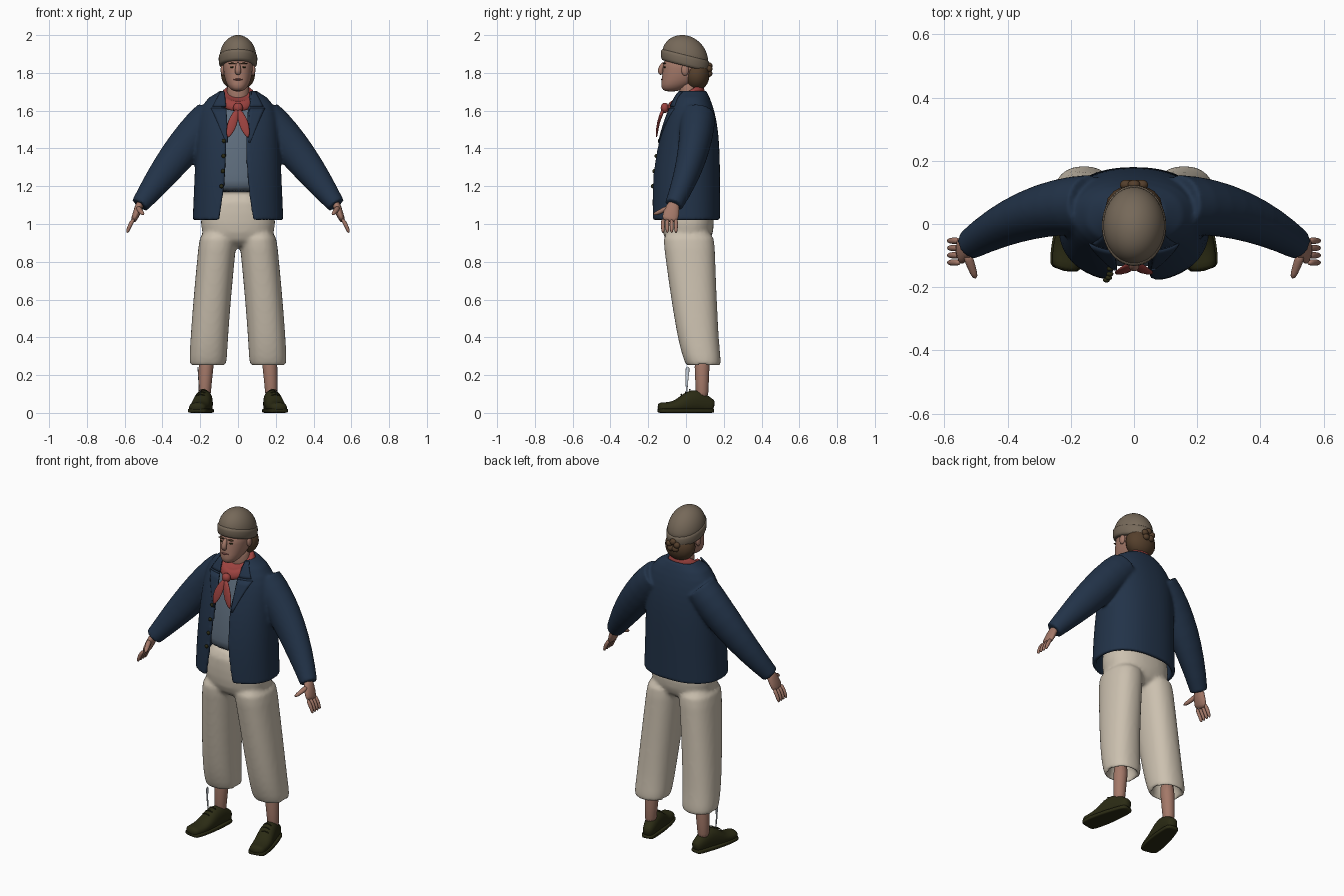
import bpy, bmesh
from math import sin, cos, asin, pi, tau, exp, copysign
from mathutils import Vector, Matrix

cube = bpy.data.objects.get("Cube")
if cube:
    bpy.data.objects.remove(cube, do_unlink=True)


def material(name, *rgb):
    made = bpy.data.materials.new(name)
    made.use_nodes = True
    made.diffuse_color = (*rgb, 1)
    made.node_tree.nodes["Principled BSDF"].inputs["Base Color"].default_value = (*rgb, 1)
    return made


navy = material("navy cloth", .016, .033, .066)
cream = material("cream cotton", .6, .53, .43)
grey = material("blue grey shirt", .11, .15, .2)
red = material("red scarf", .33, .055, .05)
wool = material("brown wool", .18, .14, .1)
skin = material("skin", .37, .19, .14)
brown = material("brown hair", .09, .05, .025)
olive = material("dark olive leather", .024, .024, .007)
lip_red = material("lip red", .23, .08, .07)
pale = material("pale cord", .55, .6, .66)


def steps(count, start=0, end=1):
    """Evenly spaced values from start to end."""
    return [start + (end - start) * i / (count - 1) for i in range(count)]


def ring(centre, across, forward, power=2, count=24, start=0, end=tau):
    """Superellipse section; an open arc when start and end are given."""
    angles = steps(count + 1, start, end)[:-1] if end == tau else steps(count, start, end)
    return [centre + across * copysign(abs(sin(a)) ** (2 / power), sin(a))
            + forward * copysign(abs(cos(a)) ** (2 / power), cos(a)) for a in angles]


def level(z, half, front, back, tilt=0, x=0, power=2, **arc):
    """Horizontal section, its back raised and its front lowered by tilt."""
    return ring(Vector((x, (front + back) / 2, z)), Vector((half, 0, 0)),
                Vector((0, (front - back) / 2, -tilt)), power, **arc)


def along(points, ref=(0, 1, 0), power=2, count=14):
    """Sections square to a path of x, y, z, radius along ref, other radius."""
    places = [Vector(point[:3]) for point in points]
    sections = []
    for i, point in enumerate(points):
        ahead = places[min(i + 1, len(places) - 1)] - places[max(i - 1, 0)]
        ahead.normalize()
        side = Vector(ref)
        side = (side - ahead * side.dot(ahead)).normalized()
        sections.append(ring(places[i], side * point[3], ahead.cross(side) * point[4], power, count))
    return sections


def finish(name, bm, mat, mirror):
    bmesh.ops.recalc_face_normals(bm, faces=bm.faces)
    mesh = bpy.data.meshes.new(name)
    bm.to_mesh(mesh)
    bm.free()
    mesh.materials.append(mat)
    for face in mesh.polygons:
        face.use_smooth = True
    ob = bpy.data.objects.new(name, mesh)
    bpy.context.scene.collection.objects.link(ob)
    if mirror:
        ob.modifiers.new("mirror", "MIRROR")
    return ob


def build(name, shells, mat, mirror=False, rounded=True, open_first=False):
    """Skin each list of sections into a shell and make one object."""
    bm = bmesh.new()
    for number, sections in enumerate(shells):
        rows = [[bm.verts.new(co) for co in section] for section in sections]
        count = len(rows[0])
        is_open = open_first and number == 0
        for low, high in zip(rows, rows[1:]):
            for i in range(count - is_open):
                j = (i + 1) % count
                bm.faces.new((low[i], low[j], high[j], high[i]))
        if not is_open:
            bm.faces.new(rows[0][::-1])
            bm.faces.new(rows[-1])
    ob = finish(name, bm, mat, mirror)
    if rounded:
        ob.modifiers.new("round", "SUBSURF").levels = 1
    return ob


def ball(name, place, size, mat, mirror=False):
    bm = bmesh.new()
    where = Matrix.LocRotScale(Vector(place), None, Vector(size))
    bmesh.ops.create_uvsphere(bm, u_segments=16, v_segments=10, radius=1, matrix=where)
    return finish(name, bm, mat, mirror)


def thicken(ob, amount):
    cloth = ob.modifiers.new("cloth", "SOLIDIFY")
    cloth.thickness, cloth.offset = amount, -1


def fuse(ob, voxel, rounds):
    joined = ob.modifiers.new("fuse", "REMESH")
    joined.mode, joined.voxel_size, joined.use_smooth_shade = "VOXEL", voxel, True
    ob.modifiers.new("soften", "SMOOTH").iterations = rounds


# Trousers: two legs with hollow hems, fused to the hips
shells = [[level(z, half, -front, back, power=2.3) for z, half, front, back in (
    (.87, .14, .09, .11), (.95, .2, .13, .15), (1.05, .2, .13, .15), (1.19, .17, .13, .12))]]
for s in (1, -1):
    hollow = [level(.38, .06, 0, .13, x=.15 * s), level(.24, .08, .02, .17, x=.16 * s)]
    leg = [level(.24 + .74 * t, .1, -.13 * t ** .7, .19 - .04 * t ** .6,
                 x=s * (.16 - .06 * t ** 1.3), power=2.3) for t in steps(8)]
    shells.append(hollow + leg)
fuse(build("trousers", shells, cream), .011, 6)


def jacket_at(z):
    """Half width, front, back and half opening of the jacket at a height."""
    t = (z - 1.02) / .69
    return (.24 - .03 * t - .12 * t ** 12, -.185 + .14 * t ** 2.5,
            .18 - .075 * t ** 5, .055 + .04 * (1 - 1.7 * t) ** 2)


# Shirt: follows the jacket inside it
rows = []
for z in steps(8, 1.16, 1.66):
    half, front, back, gap = jacket_at(z)
    rows.append(level(z, half - .05, front + .04, back - .05, power=2.3))
build("shirt", [rows], grey)

# Jacket: body open at the front, fused with the sleeves
rows = []
for z in steps(18, 1.02, 1.71):
    half, front, back, gap = jacket_at(z)
    left, right = [asin((edge / half) ** 1.15) for edge in (gap - .01, gap + .01)]
    rows.append(level(z, half, front, back, power=2.3, count=48, start=left, end=tau - right))
shells = [rows]
for s in (1, -1):
    path = []
    for t in steps(9):
        radius = .095 - .047 * t ** 1.5
        path.append((s * (.14 + .38 * t), .06 - .125 * t * t, 1.57 - .47 * t ** 1.1,
                     radius, radius + .012 * sin(pi * t)))
    shells.append(along(path, count=24))
jacket = build("jacket", shells, navy, rounded=False, open_first=True)
thicken(jacket, .022)
fuse(jacket, .009, 4)


def drape(name, top, bottom, top_width, bottom_width):
    """Cloth flap laid over the jacket front, beside the opening."""
    rows = []
    for t in steps(7):
        z = top + (bottom - top) * t
        half, front, back, gap = jacket_at(z)
        row = []
        for x in steps(6, gap, gap + top_width + (bottom_width - top_width) * t):
            depth = max(0, 1 - (x / half) ** 2.3) ** (1 / 2.3)
            row.append(Vector((x, (front + back - (back - front) * depth) / 2 - .004, z + .003)))
        rows.append(row)
    thicken(build(name, [rows], navy, True, False, True), .009)


drape("collar_flaps", 1.7, 1.62, .02, .07)
drape("lapels", 1.61, 1.43, .08, .01)

# Buttons beside the opening
for i, z in enumerate(steps(4, 1.44, 1.2)):
    half, front, back, gap = jacket_at(z)
    ball(f"button_{i + 1}", (-gap - .02, front + .003, z), (.011, .008, .011), olive)

# Hands
shells = [along([(.51, -.06, 1.13, .03, .025), (.54, -.08, 1.05, .046, .02),
                 (.556, -.09, 1.01, .044, .015)])]
for i in range(4):
    y = -.053 - .023 * i
    shells.append(along([(.55, y, 1.03, .011, .012), (.575, y, .99, .012, .012),
                         (.588, y, .95, .008, .009)], count=8))
shells.append(along([(.53, -.09, 1.09, .016, .018), (.515, -.135, 1.065, .014, .015),
                     (.5, -.175, 1.05, .009, .01)], (0, 0, 1), count=8))
build("hands", shells, skin, True)

# Neck and head
build("neck", [along([(0, .035, 1.58, .065, .07), (0, .02, 1.68, .055, .06),
                      (0, .01, 1.77, .055, .06)])], skin)
build("head", [[level(z, half, -front, back, power=2.2) for z, half, front, back in (
    (1.7, .02, .11, -.05), (1.72, .05, .135, 0), (1.76, .07, .13, .07),
    (1.82, .08, .122, .1), (1.9, .08, .12, .1))]], skin)
build("nose", [along([(0, -.115, 1.86, .01, .01), (0, -.143, 1.81, .018, .019),
                      (0, -.125, 1.79, .014, .015)], count=10)], skin)
ball("ears", (.08, -.005, 1.815), (.012, .02, .03), skin, True)
ball("eyes", (.03, -.111, 1.83), (.012, .008, .005), olive, True)
ball("brows", (.03, -.114, 1.85), (.02, .008, .004), brown, True)
ball("mouth", (0, -.125, 1.765), (.025, .009, .005), lip_red)

# Hair below the cap and the tied bow behind
ball("hair", (0, .055, 1.79), (.09, .07, .085), brown)
for i in range(5):
    a = tau * i / 5
    ball(f"bow_{i + 1}", (.026 * sin(a), .124, 1.815 + .022 * cos(a)), (.02, .016, .018), brown)

# Knitted cap with a folded band
build("cap", [[level(1.88 + .12 * sin(a), .1 * cos(a), -.13 * cos(a), .12 * cos(a), -.02 * cos(a))
               for a in steps(7, -.2, 1.45)]], wool)
build("cap_band", [[level(z, .1 * k, -.13 * k, .12 * k, -.03) for z, k in (
    (1.836, .9), (1.836, 1), (1.865, 1.04), (1.895, 1.03), (1.9, .94))]], wool)

# Neck scarf: tilted wrap, knot and two hanging tails
build("scarf_wrap", [[level(z, .1 * k, -.1 * k, .1 * k, .045) for z, k in (
    (1.63, .9), (1.65, 1.02), (1.68, .96), (1.7, .8), (1.69, .6))]], red)
ball("scarf_knot", (0, -.112, 1.615), (.026, .022, .027), red)
build("scarf_tails", [along([(0, -.118, 1.61, .012, .012), (.022, -.14, 1.56, .008, .024),
                             (.037, -.152, 1.51, .007, .028), (.055, -.157, 1.455, .005, .006)],
                            count=12)], red, True)

# Ankles and shoes
build("ankles", [along([(.178, .085, .06, .036, .036), (.175, .085, .15, .034, .033),
                        (.163, .085, .34, .05, .05)])], skin, True)
upper, sole = [], []
for t in steps(11):
    x, y = .16 + .06 * t, .15 - .3 * t
    height = .055 + .07 * exp(-((t - .35) / .25) ** 2)
    width = (.04 + .02 * t) * sin(pi * (.08 + .84 * t)) ** .3
    upper.append((x, y, height / 2, height / 2, width))
    sole.append((x, y, .012, .012, width + .006))
up = (0, 0, 1)
heel = [level(z, .041, .055, .147, x=.166, power=3) for z in (0, .03)]
build("shoes", [along(upper, up, 2.3, 20), along(sole, up, 5, 20), heel], olive, True)
laces = []
for t in steps(3):
    x, y, z = .186 + .012 * t, .02 - .045 * t, .128 - .025 * t
    laces.append(along([(x + dx, y, z - 20 * dx * dx, .004, .004) for dx in steps(3, -.026, .026)],
                       up, count=6))
build("laces", laces, olive, True)

# Loose cord hanging from one hem
build("cord", [along([(-.213, .01, .25, .016, .002), (-.21, .004, .19, .008, .002),
                      (-.203, .004, .1, .005, .002)], count=8)], pale)
